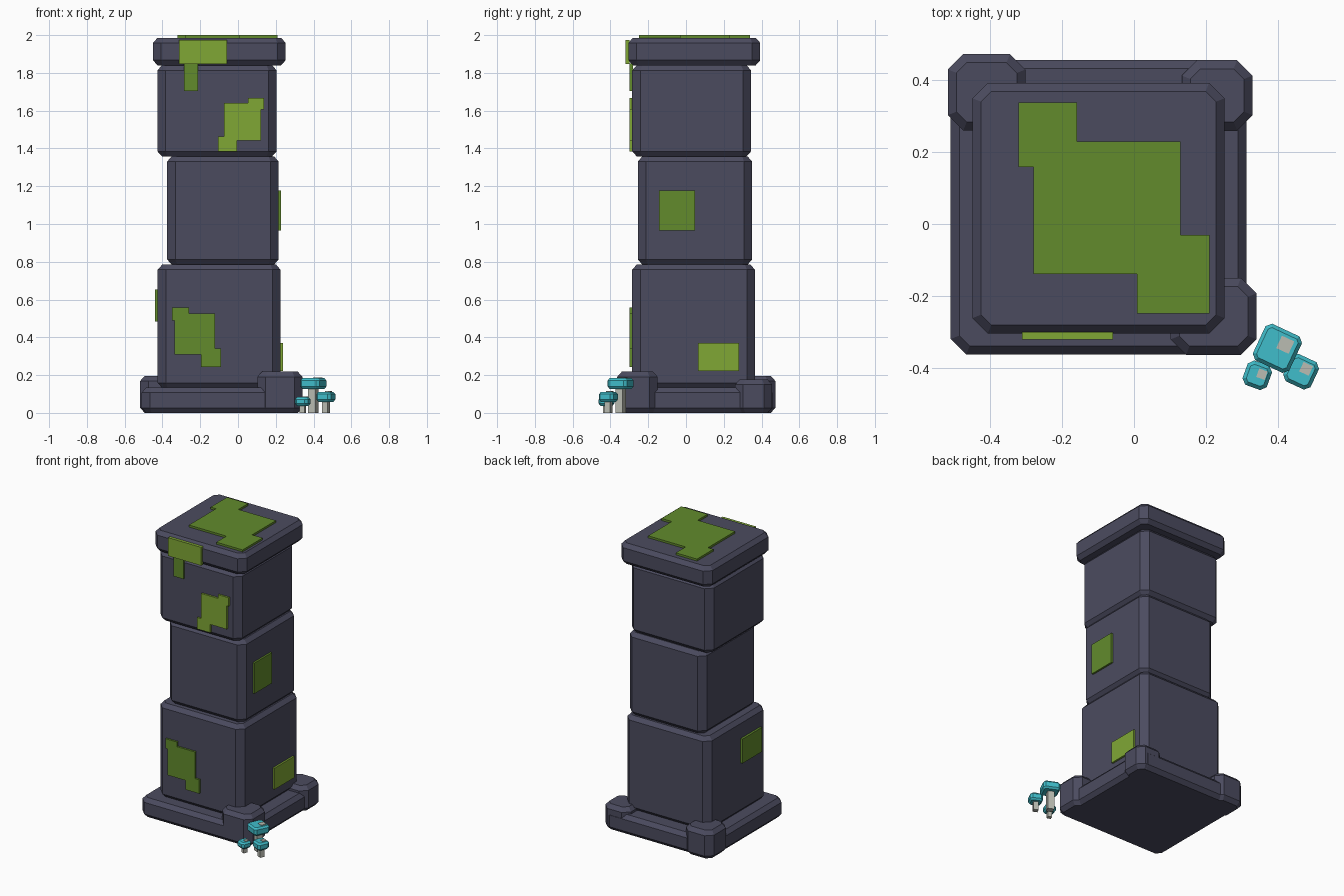
import bpy, bmesh, math
from mathutils import Matrix

if "Cube" in bpy.data.objects:
    bpy.data.objects.remove(bpy.data.objects["Cube"])


def material(name, rgb):
    def lin(c):
        c /= 255
        return c / 12.92 if c <= 0.04045 else ((c + 0.055) / 1.055) ** 2.4
    m = bpy.data.materials.new(name)
    m.diffuse_color = (*[lin(c) for c in rgb], 1)
    m.use_nodes = True
    m.node_tree.nodes["Principled BSDF"].inputs["Base Color"].default_value = m.diffuse_color
    return m


STONE = material("slate stone", (75, 75, 95))
MOSS = material("dark moss", (98, 139, 44))
MOSS_LIGHT = material("light moss", (128, 167, 53))
TEAL = material("teal cap", (64, 190, 203))
PALE = material("pale stem", (186, 188, 178))


def finish(name, bm, mat):
    bmesh.ops.recalc_face_normals(bm, faces=bm.faces)
    me = bpy.data.meshes.new(name)
    bm.to_mesh(me)
    bm.free()
    me.materials.append(mat)
    ob = bpy.data.objects.new(name, me)
    bpy.context.collection.objects.link(ob)
    return ob


def block(name, x, y, z, mat=STONE, cut=0.043, inset=0.024, drop=0.027, turn=0):
    """Box with chamfered upright corners and sloped top and bottom rims."""
    cx, cy = sum(x) / 2, sum(y) / 2
    bm = bmesh.new()
    rings = []
    for h, i in ((z[0], inset), (z[0] + drop, 0), (z[1] - drop, 0), (z[1], inset)):
        a, b, c = (x[1] - x[0]) / 2 - i, (y[1] - y[0]) / 2 - i, max(cut - i * 0.6, 0.001)
        pts = [(a, b - c), (a - c, b), (c - a, b), (-a, b - c),
               (-a, c - b), (c - a, -b), (a - c, -b), (a, c - b)]
        rings.append([bm.verts.new((px, py, h)) for px, py in pts])
    for lo, hi in zip(rings, rings[1:]):
        for k in range(8):
            j = (k + 1) % 8
            bm.faces.new((lo[k], lo[j], hi[j], hi[k]))
    bm.faces.new(rings[0][::-1])
    bm.faces.new(rings[-1])
    bm.transform(Matrix.Translation((cx, cy, 0)) @ Matrix.Rotation(math.radians(turn), 4, 'Z'))
    return finish(name, bm, mat)


def box(name, x, y, z, mat, turn=0):
    """Plain box, turned about its own upright axis."""
    bm = bmesh.new()
    bmesh.ops.create_cube(bm, size=1)
    centre = [sum(r) / 2 for r in (x, y, z)]
    size = [r[1] - r[0] for r in (x, y, z)]
    bm.transform(Matrix.Translation(centre) @ Matrix.Rotation(math.radians(turn), 4, 'Z')
                 @ Matrix.Diagonal((*size, 1)))
    return finish(name, bm, mat)


def plate(name, outline, place, offset, mat):
    """Flat outline extruded by offset; place maps (u, v, depth) to a point."""
    bm = bmesh.new()
    near = [bm.verts.new(place(u, v, 0)) for u, v in outline]
    far = [bm.verts.new(place(u, v, offset)) for u, v in outline]
    bm.faces.new(near)
    bm.faces.new(far)
    n = len(outline)
    for k in range(n):
        j = (k + 1) % n
        bm.faces.new((near[k], near[j], far[j], far[k]))
    return finish(name, bm, mat)


# Stacked stone column
block("base_slab", (-0.51, 0.313), (-0.363, 0.457), (0, 0.135))
block("lower_block", (-0.425, 0.225), (-0.285, 0.365), (0.132, 0.785))
block("middle_block", (-0.375, 0.215), (-0.255, 0.35), (0.785, 1.358))
block("upper_block", (-0.427, 0.205), (-0.285, 0.345), (1.358, 1.84))
block("top_slab", (-0.45, 0.252), (-0.305, 0.393), (1.84, 1.986))

# Raised corner stones on the base
block("corner_stone_back_left", (-0.518, -0.302), (0.26, 0.473), (0, 0.196))
block("corner_stone_back_right", (0.133, 0.33), (0.26, 0.456), (0, 0.177))
block("corner_stone_front_right", (0.102, 0.341), (-0.364, -0.15), (0, 0.218))

# Stepped moss patches
plate("moss_top", [(-0.321, 0.338), (-0.158, 0.338), (-0.158, 0.23), (0.13, 0.23),
                   (0.13, -0.03), (0.21, -0.03), (0.21, -0.249), (0.008, -0.249),
                   (0.008, -0.139), (-0.28, -0.139), (-0.28, 0.158), (-0.321, 0.158)],
      lambda u, v, d: (u, v, 1.98 + d), 0.02, MOSS)
plate("moss_lower_front", [(-0.35, 0.557), (-0.26, 0.557), (-0.26, 0.525), (-0.122, 0.525),
                           (-0.122, 0.34), (-0.09, 0.34), (-0.09, 0.244), (-0.196, 0.244),
                           (-0.196, 0.308), (-0.335, 0.308), (-0.335, 0.49), (-0.35, 0.49)],
      lambda u, v, d: (u, -0.28 - d, v), 0.018, MOSS)
plate("moss_upper_front", [(0.053, 1.666), (0.137, 1.666), (0.137, 1.607), (0.122, 1.607),
                           (0.122, 1.443), (-0.005, 1.443), (-0.005, 1.385), (-0.106, 1.385),
                           (-0.106, 1.464), (-0.074, 1.464), (-0.074, 1.64), (0.053, 1.64)],
      lambda u, v, d: (u, -0.28 - d, v), 0.018, MOSS_LIGHT)

# Rectangular moss patches
box("moss_slab_front", (-0.312, -0.058), (-0.321, -0.30), (1.846, 1.973), MOSS_LIGHT)
box("moss_drip", (-0.286, -0.212), (-0.298, -0.28), (1.703, 1.85), MOSS)
box("moss_middle_right", (0.21, 0.228), (-0.143, 0.048), (0.965, 1.178), MOSS)
box("moss_lower_right", (0.22, 0.238), (0.063, 0.28), (0.223, 0.371), MOSS_LIGHT)
box("moss_lower_left", (-0.44, -0.42), (-0.207, 0.007), (0.485, 0.654), MOSS)


def span(c, w):
    return (c - w / 2, c + w / 2)


# Mushroom cluster: centre, cap width, cap heights, stem width, spot centre and width, turn
for name, cx, cy, w, z0, z1, stem, sx, sy, spot, turn in (
        ("large", 0.399, -0.346, 0.112, 0.127, 0.184, 0.042, 0.421, -0.336, 0.038, -25),
        ("medium", 0.465, -0.411, 0.084, 0.058, 0.111, 0.032, 0.479, -0.403, 0.029, -25),
        ("small", 0.343, -0.421, 0.072, 0.037, 0.083, 0.027, 0.356, -0.418, 0.025, -20)):
    block(f"mushroom_cap_{name}", span(cx, w), span(cy, w), (z0, z1), TEAL,
          cut=0.014, inset=0.01, drop=0.012, turn=turn)
    box(f"mushroom_stem_{name}", span(cx, stem), span(cy, stem), (0, z0 + 0.01), PALE, turn)
    box(f"mushroom_spot_{name}", span(sx, spot), span(sy, spot), (z1 - 0.003, z1 + 0.004), PALE, turn)
